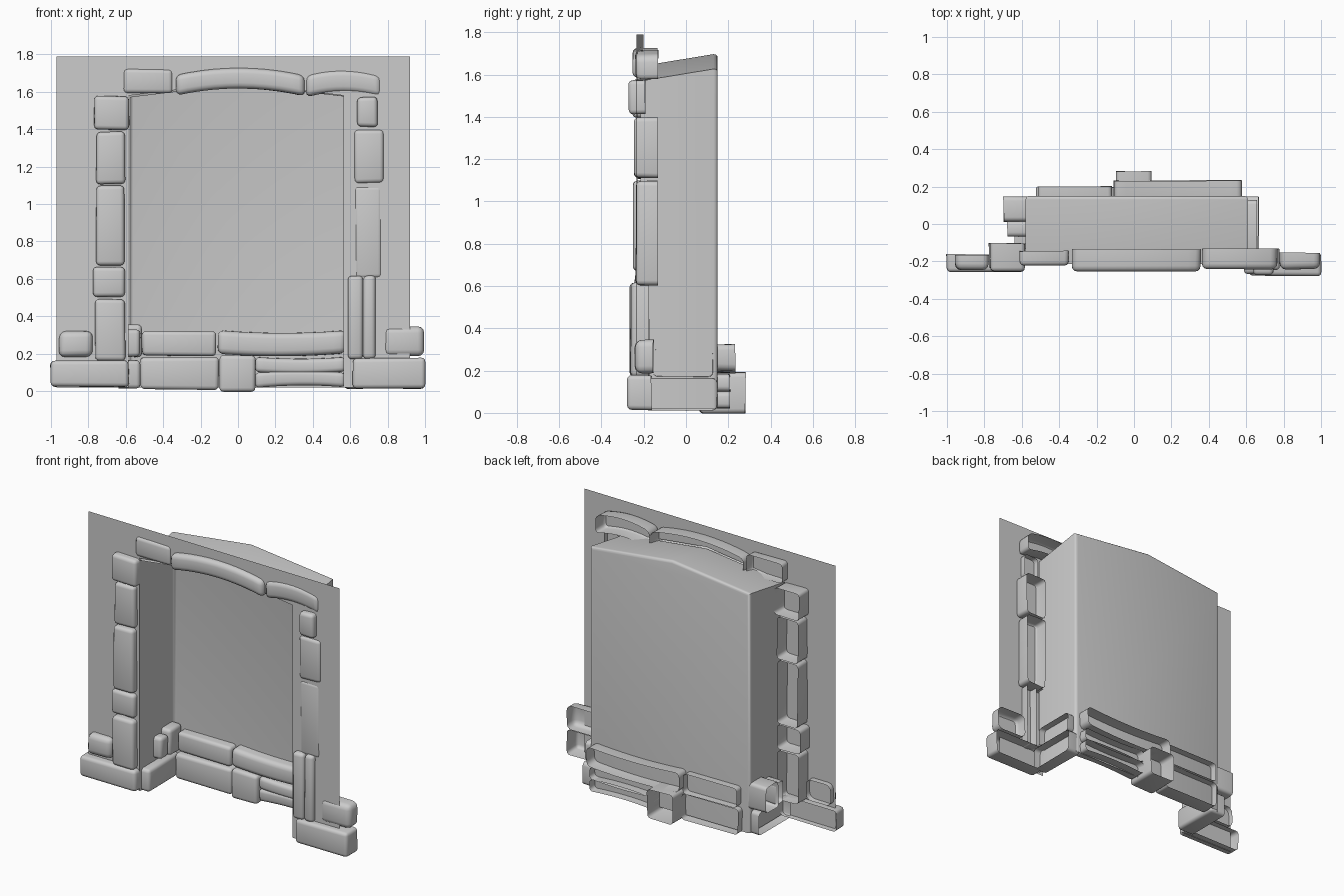
import bpy
import bmesh
import math
import random
from mathutils import Vector

random.seed(4)

default_cube = bpy.data.objects.get("Cube")
if default_cube:
    bpy.data.objects.remove(default_cube, do_unlink=True)

stone_grey = bpy.data.materials.new("stone_grey")
stone_grey.use_nodes = True
stone_grey.diffuse_color = (0.6, 0.6, 0.6, 1)
stone_grey.node_tree.nodes["Principled BSDF"].inputs["Base Color"].default_value = (0.6, 0.6, 0.6, 1)


def finish(name, bm, smooth_angle=40):
    """Turn a bmesh into a named, shaded object."""
    mesh = bpy.data.meshes.new(name)
    bm.to_mesh(mesh)
    bm.free()
    mesh.materials.append(stone_grey)
    obj = bpy.data.objects.new(name, mesh)
    bpy.context.collection.objects.link(obj)
    bpy.ops.object.select_all(action="DESELECT")
    obj.select_set(True)
    bpy.context.view_layer.objects.active = obj
    bpy.ops.object.shade_smooth_by_angle(angle=math.radians(smooth_angle))
    return obj


def stone(name, xs, ys, zs, back=(0, 1, 0), bow=0.0, round_off=0.022):
    """A worn block, hollow and open towards its back, optionally bowed along x."""
    low, high = Vector((xs[0], ys[0], zs[0])), Vector((xs[1], ys[1], zs[1]))
    centre, size = (low + high) / 2, high - low
    back = Vector(back)
    bm = bmesh.new()
    bmesh.ops.create_cube(bm, size=1)
    bm.normal_update()
    hidden = [f for f in bm.faces if f.normal.dot(back) > 0.9]
    bmesh.ops.delete(bm, geom=hidden, context="FACES_ONLY")
    # hand-cut corners: pull each one slightly towards the middle
    for v in bm.verts:
        for axis in range(3):
            pull = 1 - random.uniform(0, 0.012) / size[axis]
            v.co[axis] = centre[axis] + v.co[axis] * size[axis] * pull
    # extra columns so that long stones can bend
    if bow:
        for step in range(1, 10):
            bmesh.ops.bisect_plane(
                bm, geom=bm.verts[:] + bm.edges[:] + bm.faces[:],
                plane_co=low + Vector((size.x * step / 10, 0, 0)), plane_no=(1, 0, 0))
        for v in bm.verts:
            t = (v.co.x - centre.x) / (size.x / 2)
            v.co.z += bow * (1 - t * t)
    bm.normal_update()
    sharp = [e for e in bm.edges if len(e.link_faces) == 2 and e.calc_face_angle() > 0.8]
    bmesh.ops.bevel(bm, geom=sharp, offset=round_off, segments=3, profile=0.5,
                    affect="EDGES", clamp_overlap=True)
    return finish(name, bm)


# Wall panel with an opening, set slightly askew
bm = bmesh.new()
outline = [(-0.97, 0.02), (-0.97, 1.79), (0.92, 1.79), (0.92, 0.02), (0.565, 0.02),
           (0.565, 1.58), (0, 1.65), (-0.585, 1.58), (-0.585, 0.02)]
panel = bm.faces.new([bm.verts.new((x, -0.218 - 0.0185 * x, z)) for x, z in outline])
panel.normal_update()
if panel.normal.y > 0:
    panel.normal_flip()
bmesh.ops.triangulate(bm, faces=[panel])
finish("wall_panel", bm)

# Recess: two sides, a peaked roof and a back, open at the front and below
bm = bmesh.new()
section = [(-0.58, 0.02), (-0.58, 1.57), (0, 1.64), (0.61, 1.57), (0.61, 0.02)]
front = [bm.verts.new((x, -0.215, z)) for x, z in section]
rear = [bm.verts.new((x, 0.15, z + (0.06 if z > 1 else 0))) for x, z in section]
for i in range(len(section) - 1):
    bm.faces.new((front[i], front[i + 1], rear[i + 1], rear[i]))
bm.faces.new(rear)
bmesh.ops.recalc_face_normals(bm, faces=bm.faces[:])
corners = [e for e in bm.edges if len(e.link_faces) == 2 and all(v in rear for v in e.verts)]
bmesh.ops.bevel(bm, geom=corners, offset=0.02, segments=3, profile=0.5, affect="EDGES")
finish("recess", bm)

# Left pillar, stacked from the ground up
left_levels = [0.16, 0.5, 0.67, 1.105, 1.395, 1.585]
left_edges = [(-0.765, -0.6), (-0.78, -0.6), (-0.76, -0.605), (-0.76, -0.6), (-0.77, -0.58)]
for i, xs in enumerate(left_edges):
    stone(f"left_pillar_stone_{i + 1}", xs, (-0.255 + 0.01 * (i % 2), -0.1),
          (left_levels[i], left_levels[i + 1] - 0.005))

# Right pillar: two slim uprights, then stacked blocks
stone("right_pillar_upright_inner", (0.585, 0.67), (-0.27, -0.17), (0.17, 0.62))
stone("right_pillar_upright_outer", (0.665, 0.74), (-0.265, -0.17), (0.17, 0.62))
stone("right_pillar_lower", (0.62, 0.775), (-0.24, -0.13), (0.6, 1.1))
stone("right_pillar_middle", (0.62, 0.78), (-0.25, -0.13), (1.11, 1.4))
stone("right_pillar_upper", (0.635, 0.75), (-0.275, -0.19), (1.41, 1.575))

# Lintel
stone("lintel_left", (-0.615, -0.345), (-0.225, -0.14), (1.59, 1.725))
stone("lintel_centre", (-0.335, 0.36), (-0.255, -0.13), (1.575, 1.69), bow=0.04, round_off=0.03)
stone("lintel_right", (0.36, 0.77), (-0.245, -0.13), (1.565, 1.69), bow=0.03, round_off=0.03)

# Feet in front of the wall
stone("left_foot", (-1.005, -0.58), (-0.26, -0.16), (0.02, 0.165))
stone("left_foot_cap", (-0.96, -0.775), (-0.25, -0.165), (0.18, 0.325), round_off=0.035)
stone("right_foot", (0.61, 1.005), (-0.28, -0.16), (0.01, 0.18))
stone("right_foot_cap", (0.775, 1), (-0.245, -0.15), (0.185, 0.35), round_off=0.035)

# Courses along the recess sides
left_back, right_back = (-1, 0, 0), (1, 0, 0)
stone("left_side_base", (-0.64, -0.52), (-0.2, 0.14), (0.01, 0.17), left_back)
stone("left_side_cap_front", (-0.68, -0.52), (-0.07, 0.02), (0.18, 0.33), left_back)
stone("left_side_cap_rear", (-0.7, -0.51), (0.01, 0.15), (0.18, 0.36), left_back)
stone("right_side_base", (0.565, 0.67), (-0.2, 0.15), (0.01, 0.165), right_back)
stone("right_side_cap", (0.57, 0.66), (-0.16, 0.13), (0.17, 0.305), right_back)

# Courses along the recess back
stone("back_base_left", (-0.525, -0.1), (0.07, 0.2), (0.005, 0.185))
stone("back_base_block", (-0.1, 0.095), (0.06, 0.285), (-0.005, 0.195))
stone("back_base_wedge_upper", (0.09, 0.575), (0.08, 0.21), (0.1, 0.185), bow=-0.01)
stone("back_base_wedge_lower", (0.09, 0.575), (0.08, 0.21), (0.015, 0.1), bow=0.012)
stone("back_top_left", (-0.515, -0.115), (0.08, 0.205), (0.185, 0.325))
stone("back_top_right", (-0.11, 0.58), (0.07, 0.235), (0.2, 0.33), bow=-0.015, round_off=0.03)
